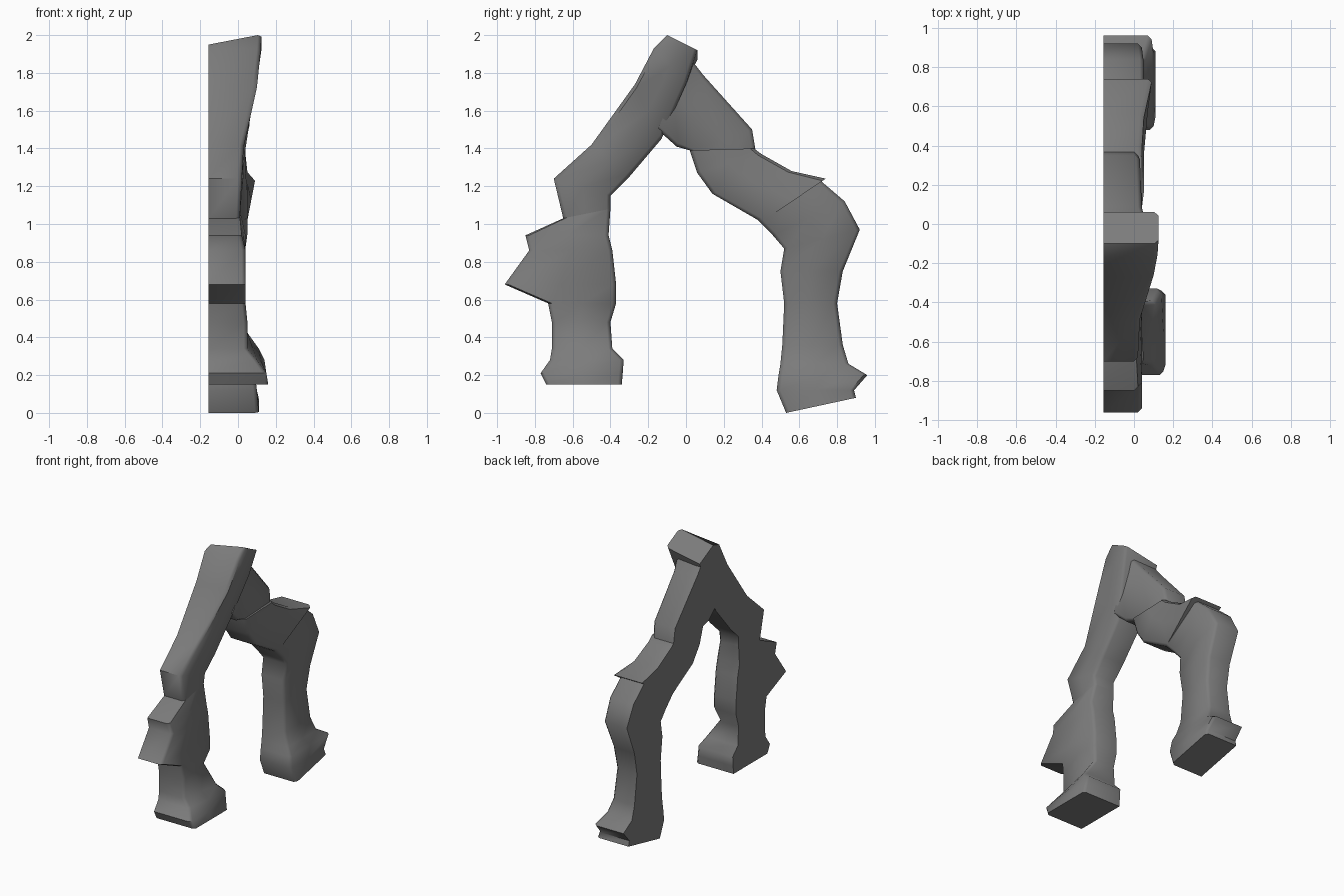
import bpy
import bmesh
from mathutils import Vector

# Remove the default object
default_cube = bpy.data.objects.get("Cube")
if default_cube:
    bpy.data.objects.remove(default_cube, do_unlink=True)

BACK_PLANE = -0.155
CHAMFER = 0.02

# One stone colour for the whole arch
stone_colour = (0.2, 0.2, 0.2, 1)
stone = bpy.data.materials.new("grey stone")
stone.use_nodes = True
stone.diffuse_color = stone_colour
stone_shader = stone.node_tree.nodes["Principled BSDF"]
stone_shader.inputs["Base Color"].default_value = stone_colour


def slanted(outer, inner, front, tilt=0, back_drop=0):
    """Cross-section between an outer and an inner (y, z) point of the arch.
    Tilt pushes the front out at the outer end and in at the inner end."""
    return Vector(outer), Vector(inner), front, tilt, Vector((0, back_drop))


def level(height, outer, inner, front, tilt=0):
    """Horizontal cross-section of a leg."""
    return slanted((outer, height), (inner, height), front, tilt)


def section_ring(outer, inner, front, tilt, drop):
    """Outline of a cross-section: flat at the back, chamfered at the front."""
    inset = (inner - outer).normalized() * CHAMFER
    centre = (outer + inner) / 2
    outer_front = front + tilt
    inner_front = front - tilt
    outline = [
        (BACK_PLANE, outer - drop),
        (outer_front - CHAMFER, outer),
        (outer_front, outer + inset),
        (front, centre),
        (inner_front, inner - inset),
        (inner_front - CHAMFER, inner),
        (BACK_PLANE, inner - drop),
        (BACK_PLANE, centre - drop),
    ]
    return [(x, place.x, place.y) for x, place in outline]


def loft_rock(name, sections):
    """Skin a closed rock piece over its cross-sections."""
    bm = bmesh.new()
    rings = [[bm.verts.new(corner) for corner in section_ring(*section)]
             for section in sections]
    for lower, upper in zip(rings, rings[1:]):
        for i in range(len(lower)):
            bm.faces.new((lower[i - 1], lower[i], upper[i], upper[i - 1]))
    bm.faces.new(rings[0])
    bm.faces.new(rings[-1])
    bmesh.ops.recalc_face_normals(bm, faces=bm.faces[:])
    mesh = bpy.data.meshes.new(name)
    bm.to_mesh(mesh)
    bm.free()
    mesh.materials.append(stone)
    piece = bpy.data.objects.new(name, mesh)
    bpy.context.collection.objects.link(piece)
    bpy.ops.object.select_all(action="DESELECT")
    piece.select_set(True)
    bpy.context.view_layer.objects.active = piece
    bpy.ops.object.shade_smooth_by_angle(angle=0.9)


# Front foot and pillar with its jutting spike
foot_base = level(height=0.15, outer=-0.74, inner=-0.34, front=0.16)
foot_rim = level(height=0.21, outer=-0.77, inner=-0.335, front=0.15)
foot_top = level(height=0.28, outer=-0.72, inner=-0.33, front=0.12, tilt=-0.02)
ankle = level(height=0.34, outer=-0.71, inner=-0.39, front=0.08, tilt=-0.03)
dent = level(height=0.48, outer=-0.71, inner=-0.4, front=0.03, tilt=0.02)
spike_root = level(height=0.58, outer=-0.73, inner=-0.37, front=0.04)
spike_tip = level(height=0.68, outer=-0.96, inner=-0.37, front=0.04)
spike_notch = level(height=0.86, outer=-0.83, inner=-0.39, front=0.04)
spike_crown = level(height=0.94, outer=-0.85, inner=-0.41, front=0.03, tilt=-0.01)
neck = slanted(outer=(-0.65, 1.03), inner=(-0.4, 1.08), front=0.01)
loft_rock("front_pillar", [foot_base, foot_rim, foot_top, ankle, dent,
                           spike_root, spike_tip, spike_notch, spike_crown, neck])

# Leaning beam that widens to the peak
elbow = slanted(outer=(-0.7, 1.24), inner=(-0.4, 1.15), front=0.02)
beam_low = slanted(outer=(-0.5, 1.42), inner=(-0.3, 1.25), front=0.03)
beam_middle = slanted(outer=(-0.27, 1.74), inner=(-0.13, 1.45), front=0.07, tilt=0.03)
beam_high = slanted(outer=(-0.17, 1.93), inner=(0, 1.74), front=0.11, tilt=0.01)
peak = slanted(outer=(-0.1, 2), inner=(0.06, 1.92), front=0.125, back_drop=0.05)
loft_rock("leaning_beam", [neck, elbow, beam_low, beam_middle, beam_high, peak])

# Recessed slope behind the peak, its top buried in the beam
slope_top = slanted(outer=(0.02, 1.88), inner=(-0.15, 1.5), front=0.06)
slope_high = slanted(outer=(0.09, 1.79), inner=(-0.05, 1.41), front=0.04)
slope_low = slanted(outer=(0.35, 1.5), inner=(0.02, 1.39), front=0.03)
slope_end = slanted(outer=(0.37, 1.38), inner=(0.08, 1.3), front=0.02)
loft_rock("rear_slope", [slope_top, slope_high, slope_low, slope_end])

# Shoulder block with a raised ridge
shoulder_start = slanted(outer=(0.36, 1.4), inner=(0.02, 1.39), front=0.04)
shoulder_hang = slanted(outer=(0.4, 1.37), inner=(0.06, 1.27), front=0.04)
shoulder_middle = slanted(outer=(0.56, 1.28), inner=(0.14, 1.16), front=0.05)
shoulder_ridge = slanted(outer=(0.74, 1.24), inner=(0.4, 1.01), front=0.07, tilt=0.02)
loft_rock("rear_shoulder", [shoulder_start, shoulder_hang, shoulder_middle,
                            shoulder_ridge])

# Rear leg and its sloping foot, its top buried in the shoulder
leg_top = slanted(outer=(0.7, 1.24), inner=(0.38, 1.02), front=0.05)
leg_bend = slanted(outer=(0.84, 1.12), inner=(0.46, 0.94), front=0.05)
knee = slanted(outer=(0.92, 0.97), inner=(0.52, 0.87), front=0.04)
calf = level(height=0.75, outer=0.83, inner=0.5, front=0.03)
shin = level(height=0.58, outer=0.8, inner=0.52, front=0.02)
rear_ankle = level(height=0.36, outer=0.83, inner=0.51, front=0.03)
instep = level(height=0.26, outer=0.86, inner=0.5, front=0.06)
toe = level(height=0.2, outer=0.96, inner=0.49, front=0.09)
toe_notch = level(height=0.12, outer=0.89, inner=0.48, front=0.1)
sole = slanted(outer=(0.9, 0.08), inner=(0.53, 0), front=0.11)
loft_rock("rear_leg", [leg_top, leg_bend, knee, calf, shin, rear_ankle,
                       instep, toe, toe_notch, sole])
